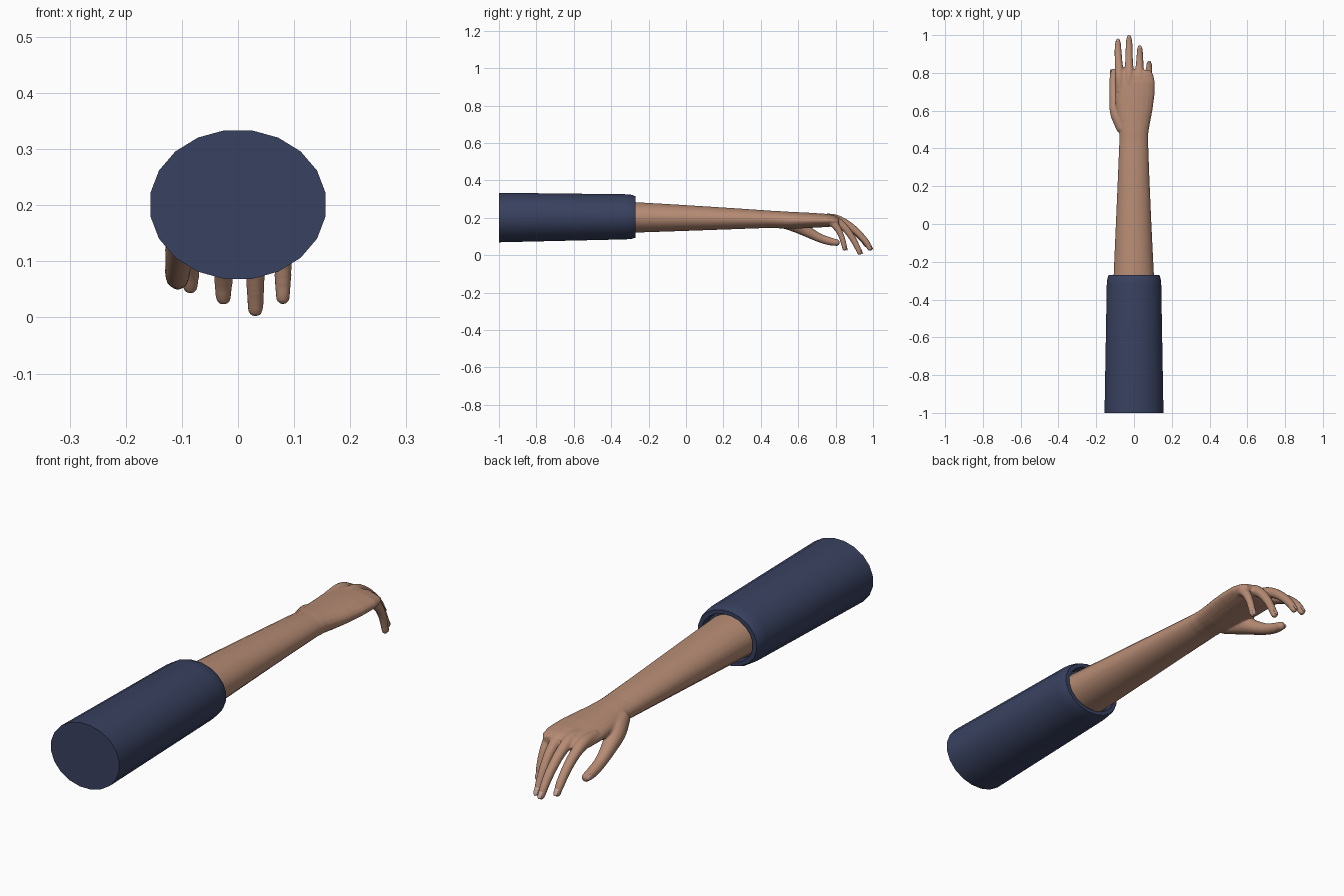
import bpy, bmesh, math
from mathutils import Vector, Matrix

cube = bpy.data.objects.get("Cube")
if cube:
    bpy.data.objects.remove(cube, do_unlink=True)


def material(name, rgb):
    m = bpy.data.materials.new(name)
    m.use_nodes = True
    m.diffuse_color = (*rgb, 1)
    m.node_tree.nodes["Principled BSDF"].inputs["Base Color"].default_value = (*rgb, 1)
    return m


SKIN = material("skin", (0.47, 0.26, 0.175))
NAVY = material("navy cloth", (0.04, 0.053, 0.115))
NAIL = material("nail pink", (0.58, 0.38, 0.33))


def add_rings(bm, rings):
    """Bridge a list of point rings and cap both ends."""
    loops = [[bm.verts.new(p) for p in ring] for ring in rings]
    n = len(loops[0])
    for a, b in zip(loops, loops[1:]):
        for i in range(n):
            bm.faces.new((a[i], a[(i + 1) % n], b[(i + 1) % n], b[i]))
    bm.faces.new(loops[0][::-1])
    bm.faces.new(loops[-1])


def oval(y, left, right, bottom, top, sides=20):
    """Oval ring across the arm, with a flat facet on top."""
    cx, cz = (left + right) / 2, (bottom + top) / 2
    rx, rz = (right - left) / 2, (top - bottom) / 2
    angles = [math.tau * (i + 0.5) / sides for i in range(sides)]
    return [Vector((cx + rx * math.cos(a), y, cz + rz * math.sin(a))) for a in angles]


def spline(points, steps=5):
    """Smooth path through points of (x, y, z, radius)."""
    pts = [Vector(p) for p in points]
    pts = [2 * pts[0] - pts[1]] + pts + [2 * pts[-1] - pts[-2]]
    out = []
    for p0, p1, p2, p3 in zip(pts, pts[1:], pts[2:], pts[3:]):
        for s in range(steps):
            t = s / steps
            out.append(0.5 * (2 * p1 + (p2 - p0) * t + (2 * p0 - 5 * p1 + 4 * p2 - p3) * t * t
                              + (3 * p1 - p0 - 3 * p2 + p3) * t ** 3))
    return out + [pts[-2]]


def add_digit(bm, points, sides=14):
    """Tapered round tube with a round tip."""
    path = spline(points)
    rings = []
    for i, p in enumerate(path):
        d = (path[min(i + 1, len(path) - 1)] - path[max(i - 1, 0)]).to_3d().normalized()
        u = Vector((1, 0, 0))
        u = (u - d * u.dot(d)).normalized()
        v = d.cross(u)
        rings.append([p.to_3d() + p.w * (u * math.cos(a) + v * math.sin(a))
                      for a in (math.tau * k / sides for k in range(sides))])
    add_rings(bm, rings)
    tip = path[-1]
    bmesh.ops.create_uvsphere(bm, u_segments=14, v_segments=10, radius=tip.w,
                              matrix=Matrix.Translation(tip.to_3d()))


def finish(bm, name, mat, angle=None):
    bmesh.ops.recalc_face_normals(bm, faces=bm.faces)
    mesh = bpy.data.meshes.new(name)
    bm.to_mesh(mesh)
    bm.free()
    mesh.materials.append(mat)
    ob = bpy.data.objects.new(name, mesh)
    bpy.context.collection.objects.link(ob)
    if angle:
        bpy.ops.object.select_all(action="DESELECT")
        ob.select_set(True)
        bpy.context.view_layer.objects.active = ob
        bpy.ops.object.shade_smooth_by_angle(angle=math.radians(angle))
    return ob


# Sleeve with a rounded cuff and a shallow recess around the arm
bm = bmesh.new()
add_rings(bm, [oval(*r) for r in (
    (-1.0, -0.158, 0.158, 0.067, 0.335),
    (-0.32, -0.146, 0.146, 0.083, 0.327),
    (-0.29, -0.143, 0.143, 0.086, 0.324),
    (-0.27, -0.136, 0.136, 0.092, 0.316),
    (-0.27, -0.118, 0.118, 0.108, 0.300),
    (-0.30, -0.114, 0.114, 0.112, 0.296))])
finish(bm, "sleeve", NAVY, 35)

# Forearm tapering to the wrist
bm = bmesh.new()
add_rings(bm, [oval(*r) for r in (
    (-0.32, -0.111, 0.109, 0.118, 0.287),
    (0.0, -0.097, 0.093, 0.129, 0.268),
    (0.25, -0.086, 0.082, 0.138, 0.252),
    (0.44, -0.078, 0.075, 0.145, 0.239),
    (0.50, -0.074, 0.070, 0.150, 0.231))])
finish(bm, "forearm", SKIN, 40)

# Hand: palm, thumb and four curled fingers fused into one smooth skin
bm = bmesh.new()
add_rings(bm, [oval(*r) for r in (
    (0.40, -0.078, 0.075, 0.145, 0.240),
    (0.48, -0.078, 0.076, 0.144, 0.237),
    (0.54, -0.086, 0.086, 0.141, 0.233),
    (0.60, -0.095, 0.098, 0.142, 0.230),
    (0.68, -0.102, 0.109, 0.146, 0.226),
    (0.75, -0.103, 0.111, 0.150, 0.221),
    (0.79, -0.101, 0.103, 0.153, 0.214),
    (0.815, -0.092, 0.088, 0.160, 0.202))])

fingers = {
    "index": [(-0.072, 0.70, 0.190, 0.025), (-0.077, 0.785, 0.190, 0.025),
              (-0.081, 0.85, 0.165, 0.021), (-0.084, 0.905, 0.127, 0.019),
              (-0.085, 0.945, 0.085, 0.017), (-0.085, 0.963, 0.056, 0.014)],
    "middle": [(-0.024, 0.70, 0.195, 0.025), (-0.025, 0.79, 0.195, 0.025),
               (-0.026, 0.86, 0.166, 0.021), (-0.026, 0.92, 0.118, 0.019),
               (-0.026, 0.963, 0.070, 0.017), (-0.026, 0.983, 0.036, 0.014)],
    "ring": [(0.027, 0.70, 0.190, 0.025), (0.028, 0.785, 0.190, 0.025),
             (0.030, 0.84, 0.155, 0.021), (0.031, 0.883, 0.102, 0.018),
             (0.031, 0.912, 0.050, 0.016), (0.031, 0.928, 0.015, 0.014)],
    "little": [(0.072, 0.70, 0.183, 0.024), (0.075, 0.77, 0.180, 0.023),
               (0.078, 0.806, 0.148, 0.019), (0.080, 0.828, 0.108, 0.016),
               (0.080, 0.842, 0.066, 0.015), (0.080, 0.848, 0.036, 0.013)],
    "thumb": [(-0.055, 0.50, 0.185, 0.035), (-0.088, 0.585, 0.160, 0.038),
              (-0.100, 0.65, 0.125, 0.030), (-0.106, 0.71, 0.094, 0.024),
              (-0.108, 0.765, 0.075, 0.022), (-0.107, 0.805, 0.067, 0.018)],
}
for points in fingers.values():
    add_digit(bm, points)
hand = finish(bm, "hand", SKIN)
remesh = hand.modifiers.new("fuse", "REMESH")
remesh.mode = "VOXEL"
remesh.voxel_size = 0.005
remesh.use_smooth_shade = True
soften = hand.modifiers.new("soften", "SMOOTH")
soften.factor = 0.5
soften.iterations = 4

# Nails: thin rounded plates on the back of each fingertip
for name, points in fingers.items():
    a, b = Vector(points[-2]), Vector(points[-1])
    d = (b - a).to_3d().normalized()
    out = Vector((-1, 0, 0.15)) if name == "thumb" else Vector((1, 0, 0)).cross(d)
    out = (out - d * out.dot(d)).normalized()
    spot = b.to_3d() - d * 0.004 + out * (b.w - 0.002)
    frame = Matrix((d.cross(out), d, out)).transposed().to_4x4()
    frame.translation = spot
    bm = bmesh.new()
    bmesh.ops.create_uvsphere(bm, u_segments=14, v_segments=8, radius=1,
                              matrix=frame @ Matrix.Diagonal((0.010, 0.019, 0.0035, 1)))
    finish(bm, name + "_nail", NAIL, 60)
